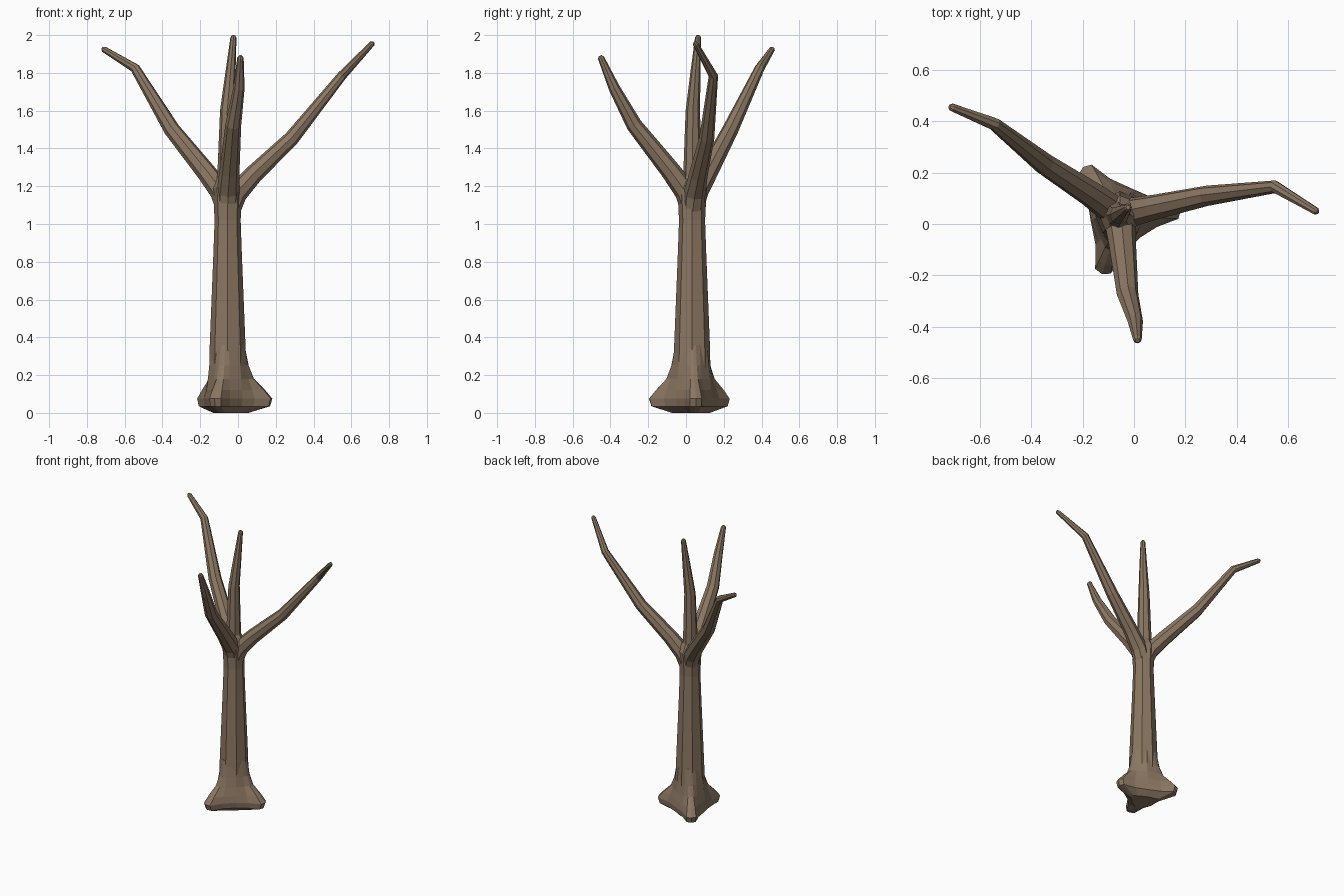
import bpy
import bmesh
from math import cos, sin, pi, radians
from mathutils import Vector

cube = bpy.data.objects.get("Cube")
if cube:
    bpy.data.objects.remove(cube, do_unlink=True)

# One bark colour for the whole tree
bark = bpy.data.materials.new("brown bark")
bark.use_nodes = True
colour = (0.26, 0.185, 0.125, 1)
bark.diffuse_color = colour
bsdf = next(n for n in bark.node_tree.nodes if n.type == "BSDF_PRINCIPLED")
bsdf.inputs["Base Color"].default_value = colour
bsdf.inputs["Roughness"].default_value = 0.9


def loft(name, rings):
    """Skin a stack of equal-length point rings and cap both ends."""
    bm = bmesh.new()
    loops = [[bm.verts.new(p) for p in ring] for ring in rings]
    count = len(loops[0])
    for low, high in zip(loops, loops[1:]):
        for i in range(count):
            j = (i + 1) % count
            bm.faces.new((low[i], low[j], high[j], high[i]))
    bm.faces.new(loops[0][::-1])
    bm.faces.new(loops[-1])
    bmesh.ops.recalc_face_normals(bm, faces=bm.faces)
    mesh = bpy.data.meshes.new(name)
    bm.to_mesh(mesh)
    bm.free()
    mesh.materials.append(bark)
    obj = bpy.data.objects.new(name, mesh)
    bpy.context.collection.objects.link(obj)
    return obj


def limb(name, path, sides=8):
    """Tapered tube along (x, y, z, radius) points with a blunt tip."""
    pts = [Vector(p[:3]) for p in path]
    radii = [p[3] for p in path]
    end = (pts[-1] - pts[-2]).normalized()
    pts.append(pts[-1] + end * radii[-1] * 0.7)
    radii.append(radii[-1] * 0.5)
    rings = []
    for i, (p, r) in enumerate(zip(pts, radii)):
        tangent = pts[min(i + 1, len(pts) - 1)] - pts[max(i - 1, 0)]
        turn = Vector((0, 0, 1)).rotation_difference(tangent)
        angles = [2 * pi * k / sides for k in range(sides)]
        rings.append([p + turn @ Vector((r * cos(a), r * sin(a), 0)) for a in angles])
    return loft(name, rings)


CX, CY = -0.055, 0.032

# Trunk
trunk_profile = [(0.2, 0.098), (0.35, 0.095), (0.6, 0.085), (0.85, 0.075),
                 (1.02, 0.069), (1.12, 0.074), (1.19, 0.08), (1.24, 0.055)]
limb("trunk", [(CX, CY, z, r) for z, r in trunk_profile])

# Root flare: three blunt lobes that sink back into the trunk
lobe = [(-22, 0.28), (-8, 0.92), (0, 1), (8, 0.92), (22, 0.28), (60, 0)]
flare_profile = [(0, 0.11, 0.075), (0.035, 0.225, 0.11), (0.075, 0.238, 0.116),
                 (0.12, 0.2, 0.112), (0.18, 0.14, 0.105), (0.25, 0.112, 0.098),
                 (0.36, 0.09, 0.088)]
flare = []
for z, tip, web in flare_profile:
    ring = []
    for heading in (5, 127, 253):
        for offset, weight in lobe:
            a = radians(heading + offset)
            r = web + (tip - web) * weight
            ring.append(Vector((CX + r * cos(a), CY + r * sin(a), z)))
    flare.append(ring)
loft("root_flare", flare)

# Branches
limb("right_branch", [(CX, CY, 1.06, 0.055), (-0.09, 0.06, 1.17, 0.058),
                      (-0.165, 0.115, 1.27, 0.052), (-0.35, 0.235, 1.5, 0.043),
                      (-0.545, 0.39, 1.825, 0.026), (-0.71, 0.455, 1.925, 0.016)])
limb("left_branch", [(CX, CY, 1.04, 0.055), (-0.01, 0.045, 1.16, 0.058),
                     (0.08, 0.065, 1.26, 0.05), (0.285, 0.11, 1.455, 0.04),
                     (0.55, 0.145, 1.785, 0.025), (0.71, 0.05, 1.955, 0.015)])
limb("front_branch", [(CX, CY, 1.06, 0.055), (-0.053, 0.0, 1.17, 0.06),
                      (-0.045, -0.08, 1.28, 0.053), (-0.025, -0.275, 1.525, 0.042),
                      (0.005, -0.38, 1.72, 0.03), (0.013, -0.45, 1.88, 0.017)])
limb("centre_branch", [(CX, CY, 1.1, 0.055), (-0.06, 0.035, 1.25, 0.05),
                       (-0.057, 0.036, 1.6, 0.038), (-0.04, 0.05, 1.8, 0.027),
                       (-0.024, 0.064, 1.988, 0.016)])
